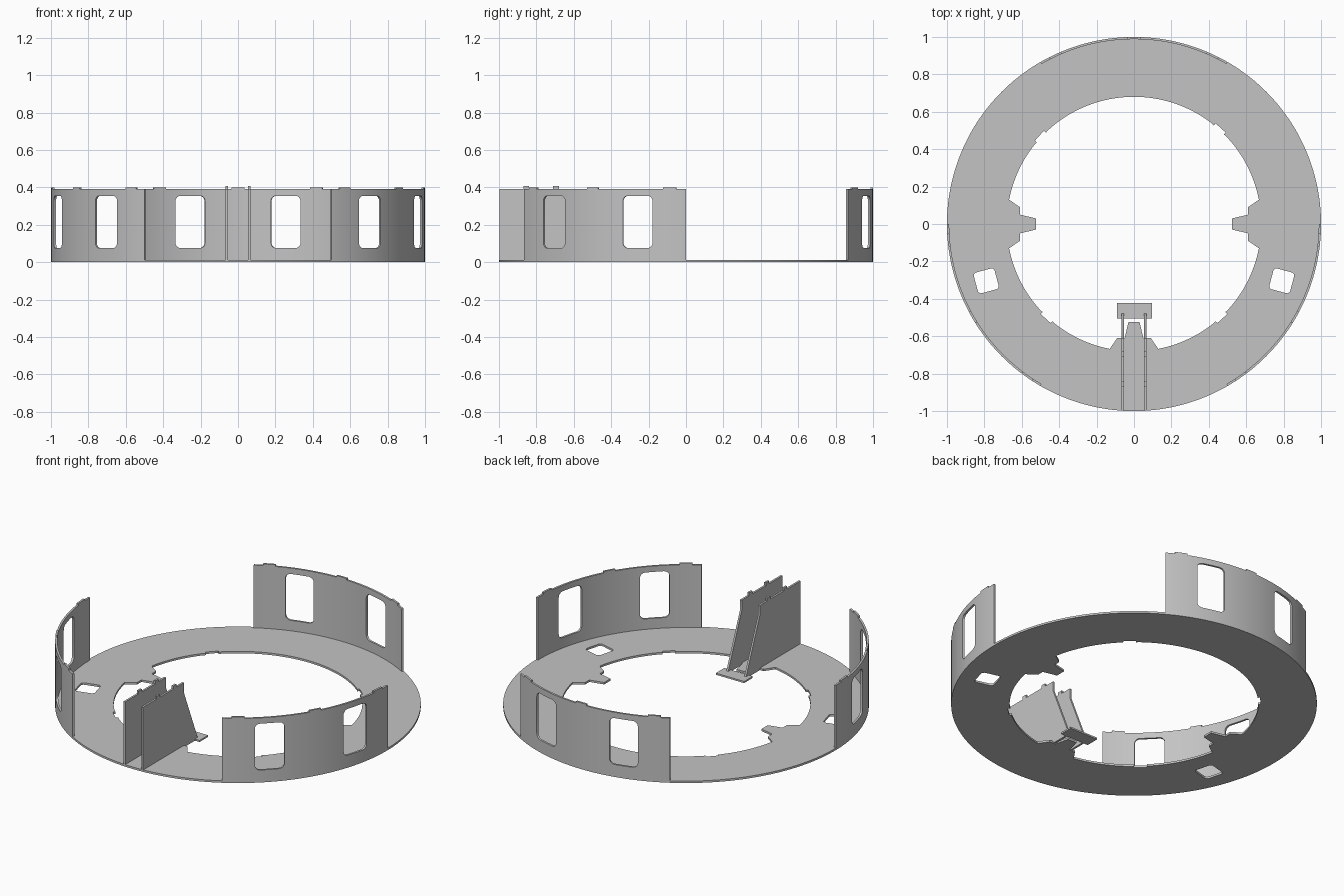
import bpy
import bmesh
from math import radians, cos, sin
from mathutils import Matrix, Vector

cube = bpy.data.objects.get("Cube")
if cube:
    bpy.data.objects.remove(cube, do_unlink=True)

GREY = 0.55
mat = bpy.data.materials.new("plain grey")
mat.use_nodes = True
mat.diffuse_color = (GREY, GREY, GREY, 1)
mat.node_tree.nodes["Principled BSDF"].inputs["Base Color"].default_value = (GREY, GREY, GREY, 1)

THICK = 0.012
WALL_TOP = 0.39


def polar(r, deg):
    return (r * cos(radians(deg)), r * sin(radians(deg)))


def arc(r, start, end, step=1.0):
    n = max(1, round(abs(end - start) / step))
    return [polar(r, start + (end - start) * i / n) for i in range(n + 1)]


def rounded_rect(w, h, r, centre=(0, 0), turn=0):
    """Outline of a rectangle with round corners."""
    pts = []
    for k, (sx, sy) in enumerate([(1, 1), (-1, 1), (-1, -1), (1, -1)]):
        for x, y in arc(r, 90 * k, 90 * k + 90, 18):
            p = Vector((sx * (w / 2 - r) + x, sy * (h / 2 - r) + y))
            p = Matrix.Rotation(radians(turn), 2) @ p
            pts.append((p.x + centre[0], p.y + centre[1]))
    return pts


def finish(obj):
    obj.data.materials.clear()
    obj.data.materials.append(mat)
    bpy.ops.object.select_all(action="DESELECT")
    obj.select_set(True)
    bpy.context.view_layer.objects.active = obj
    bpy.ops.object.shade_smooth_by_angle(angle=radians(30))


def plate(name, loops, depth, frame=Matrix()):
    """Flat sheet: first loop is the outline, further loops are holes."""
    curve = bpy.data.curves.new(name, "CURVE")
    curve.dimensions = "2D"
    curve.fill_mode = "BOTH"
    curve.extrude = depth / 2
    for loop in loops:
        s = curve.splines.new("POLY")
        s.points.add(len(loop) - 1)
        for p, (x, y) in zip(s.points, loop):
            p.co = (x, y, 0, 1)
        s.use_cyclic_u = True
    temp = bpy.data.objects.new(name + "_outline", curve)
    bpy.context.collection.objects.link(temp)
    graph = bpy.context.evaluated_depsgraph_get()
    mesh = bpy.data.meshes.new_from_object(temp.evaluated_get(graph))
    bpy.data.objects.remove(temp, do_unlink=True)
    bm = bmesh.new()
    bm.from_mesh(mesh)
    bmesh.ops.remove_doubles(bm, verts=bm.verts, dist=0.0001)
    bmesh.ops.translate(bm, verts=bm.verts, vec=(0, 0, depth / 2))
    bmesh.ops.recalc_face_normals(bm, faces=bm.faces)
    bm.transform(frame)
    bm.to_mesh(mesh)
    bm.free()
    mesh.name = name
    obj = bpy.data.objects.new(name, mesh)
    bpy.context.collection.objects.link(obj)
    finish(obj)
    return obj


def band(r_in, r_out, start, end):
    return arc(r_out, start, end) + arc(r_in, end, start)


# Floor ring: inner edge with three stepped tongues and four shallow notches
def inner_arc(start, end):
    notches = [(45, 51), (134, 140), (224, 230), (310, 316)]
    pts = []
    for a in range(start, end + 1):
        for lo, hi in notches:
            if a == lo:
                pts.append(polar(0.678, a))
            if lo <= a <= hi:
                pts.append(polar(0.692, a))
            if a == hi:
                pts.append(polar(0.678, a))
        if not any(lo <= a <= hi for lo, hi in notches):
            pts.append(polar(0.68, a))
    return pts


def tongue(deg):
    half = [(0.61, 0.09), (0.61, 0.05), (0.525, 0.03)]
    local = [(r, -t) for r, t in half] + half[::-1]
    rot = Matrix.Rotation(radians(deg), 2)
    return [tuple(rot @ Vector(p)) for p in local]


inner = (tongue(0) + inner_arc(11, 169) + tongue(180) + inner_arc(191, 259)
         + tongue(270) + inner_arc(281, 349))
floor_holes = [rounded_rect(0.115, 0.115, 0.018, (s * 0.79, -0.304), -s * 15) for s in (-1, 1)]
plate("floor_ring", [arc(1, 0, 359), inner] + floor_holes, THICK)

# Curved walls, each with two windows and three top tabs
for name, mid in [("back_wall", 90), ("right_wall", 210), ("left_wall", 330)]:
    wall = plate(name, [band(1 - THICK, 1, mid - 30, mid + 30)], WALL_TOP)
    cutters = []
    for a in (mid - 15, mid + 15):
        c, s = cos(radians(a)), sin(radians(a))
        frame = Matrix(((-s, 0, c, 0.9 * c), (c, 0, s, 0.9 * s), (0, 1, 0, 0.215), (0, 0, 0, 1)))
        cutter = plate("window_cutter", [rounded_rect(0.165, 0.28, 0.03)], 0.2, frame)
        cutter.hide_render = True
        mod = wall.modifiers.new("window", "BOOLEAN")
        mod.operation = "DIFFERENCE"
        mod.solver = "EXACT"
        mod.object = cutter
        cutters.append(cutter)
    cut = bpy.data.meshes.new_from_object(wall.evaluated_get(bpy.context.evaluated_depsgraph_get()))
    wall.modifiers.clear()
    wall.data = cut
    finish(wall)
    for cutter in cutters:
        bpy.data.objects.remove(cutter, do_unlink=True)
    for a in (mid - 25, mid, mid + 25):
        plate(name + "_tab", [band(1 - THICK, 1, a - 2, a + 2)], 0.01,
              Matrix.Translation((0, 0, WALL_TOP)))

# Pair of upright fins at the front, with small tabs on top
fin = [(-0.998, 0), (-0.475, 0), (-0.61, 0.33), (-0.61, WALL_TOP)]
for lo, hi in [(-0.71, -0.68), (-0.87, -0.84)]:
    fin += [(hi, WALL_TOP), (hi, 0.408), (lo, 0.408), (lo, WALL_TOP)]
fin.append((-0.998, WALL_TOP))
for name, x in [("right_fin", -0.06), ("left_fin", 0.06)]:
    frame = Matrix(((0, 0, 1, x - THICK / 2), (1, 0, 0, 0), (0, 1, 0, 0), (0, 0, 0, 1)))
    plate(name, [fin], THICK, frame)

# Small foot plate joining the inner ends of the fins
plate("foot_plate", [[(-0.092, -0.505), (0.097, -0.505), (0.097, -0.423), (-0.092, -0.423)]], 0.01)
